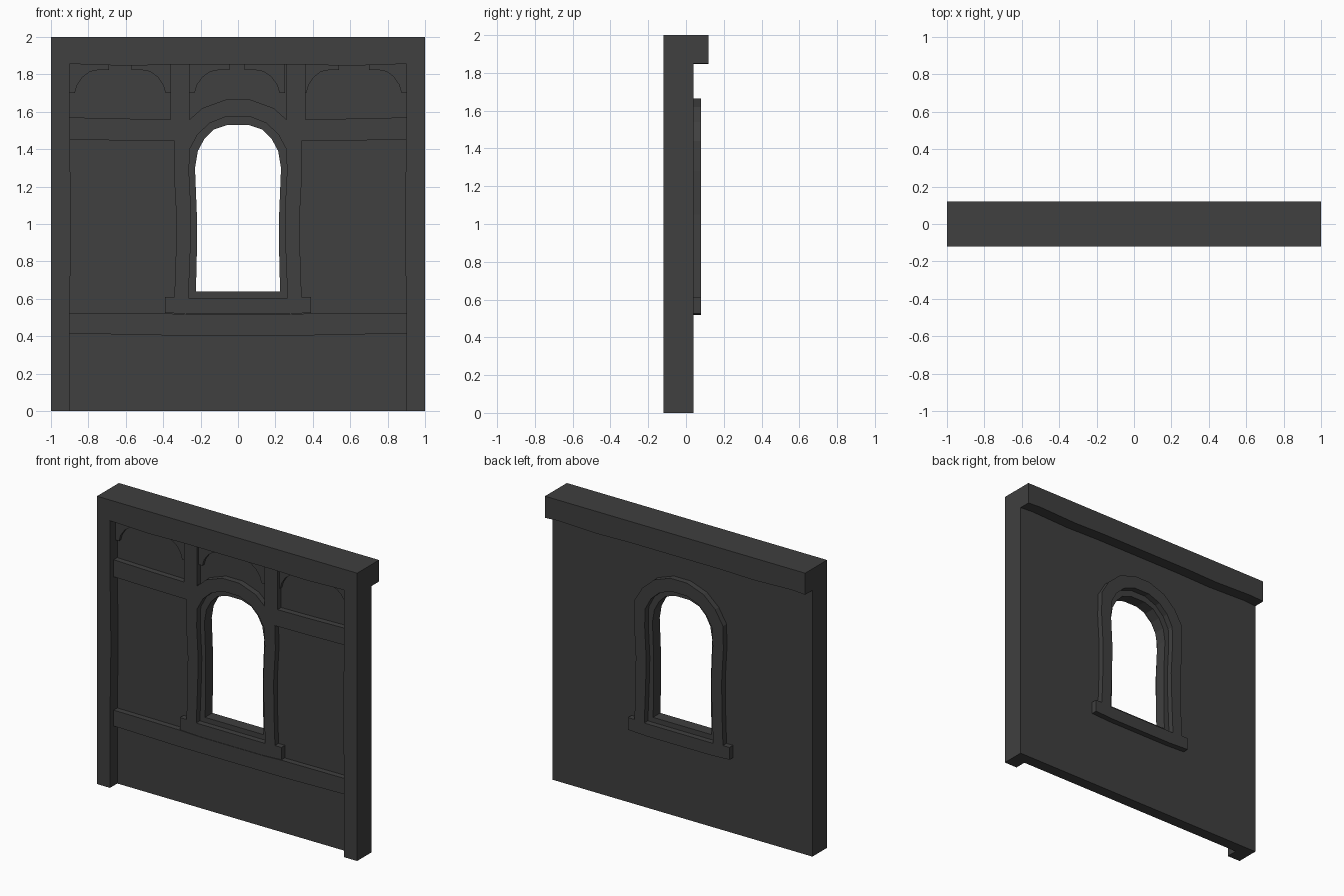
import bpy, bmesh
from mathutils import Vector

if "Cube" in bpy.data.objects:
    bpy.data.objects.remove(bpy.data.objects["Cube"])

dark = bpy.data.materials.new("dark_grey")
dark.diffuse_color = (0.05, 0.05, 0.05, 1)
dark.use_nodes = True
dark.node_tree.nodes["Principled BSDF"].inputs["Base Color"].default_value = dark.diffuse_color


def slab(name, loops, y0, y1):
    """Extrude front-view (x, z) outlines from y0 to y1; later loops are holes."""
    bm = bmesh.new()
    edges = []
    for loop in loops:
        vs = [bm.verts.new((x, y0, z)) for x, z in loop]
        edges += [bm.edges.new((vs[i - 1], vs[i])) for i in range(len(vs))]
    bmesh.ops.triangle_fill(bm, edges=edges, use_beauty=True, normal=Vector((0, -1, 0)))
    res = bmesh.ops.extrude_face_region(bm, geom=bm.faces[:], use_keep_orig=True)
    moved = [g for g in res["geom"] if isinstance(g, bmesh.types.BMVert)]
    bmesh.ops.translate(bm, verts=moved, vec=(0, y1 - y0, 0))
    bmesh.ops.recalc_face_normals(bm, faces=bm.faces[:])
    me = bpy.data.meshes.new(name)
    bm.to_mesh(me)
    bm.free()
    me.materials.append(dark)
    ob = bpy.data.objects.new(name, me)
    bpy.context.collection.objects.link(ob)
    return ob


def flip(pts):
    return [(-x, z) for x, z in reversed(pts)]


def sym(half):
    """Close a left-half outline with its mirror image."""
    return half + flip(half)


# window outlines, left half from bottom to crown
opening = sym([(-.225, .64), (-.22, .85), (-.22, 1.05), (-.23, 1.30), (-.215, 1.39),
               (-.18, 1.455), (-.13, 1.505), (-.055, 1.53)])
trim_in = sym([(-.265, .605), (-.255, .85), (-.25, 1.05), (-.262, 1.28), (-.258, 1.40),
               (-.215, 1.48), (-.15, 1.54), (-.06, 1.575)])
trim_out = sym([(-.24, .518), (-.39, .525), (-.39, .61), (-.34, .61), (-.332, .85), (-.33, 1.05),
                (-.343, 1.28), (-.34, 1.44), (-.28, 1.54), (-.19, 1.62), (-.065, 1.665)])

# wall panel with the window hole
slab("wall_panel", [[(-1, 0), (1, 0), (1, 1.87), (-1, 1.87)], opening], -.04, .04)

# top beam with a slightly wavy underside
slab("top_beam", [sym([(-.35, 1.852), (-.6, 1.846), (-.9, 1.856), (-1, 1.85), (-1, 2)])], -.12, .12)

# window surround on both faces
slab("window_trim_front", [trim_out, trim_in], -.08, -.04)
slab("window_trim_back", [trim_out, trim_in], .04, .08)

# lower rail across the whole front
slab("lower_rail", [sym([(-.4, .405), (-.905, .415), (-.905, .525), (-.4, .522), (-.24, .516)])], -.08, -.04)

# corner posts, upper rails and short studs, mirrored
post = [(-1, 0), (-.9, 0), (-.9, .5), (-.893, 1.0), (-.9, 1.5), (-.9, 1.855), (-1, 1.855)]
rail = [(-.905, 1.452), (-.6, 1.446), (-.335, 1.443), (-.258, 1.562), (-.36, 1.56), (-.6, 1.563), (-.905, 1.57)]
stud = [(-.36, 1.555), (-.26, 1.555), (-.26, 1.86), (-.36, 1.86)]
for side, f in (("left", lambda p: p), ("right", flip)):
    slab("corner_post_" + side, [f(post)], -.12, -.04)
    slab("upper_rail_" + side, [f(rail)], -.08, -.04)
    slab("stud_" + side, [f(stud)], -.08, -.04)

# curved brackets in the upper corners of the three bays
curve = [(0, 1), (0, 0), (.13, 0), (.19, .28), (.33, .55), (.52, .74), (.75, .80), (1, .80), (1, 1)]
for bay, a, b, w in (("left", -.9, -.36, .21), ("middle", -.26, .25, .215), ("right", .34, .9, .20)):
    for end, x0, s in (("a", a, 1), ("b", b, -1)):
        slab(f"bracket_{bay}_{end}", [[(x0 + s * u * w, 1.70 + v * .155) for u, v in curve]], -.06, -.04)
